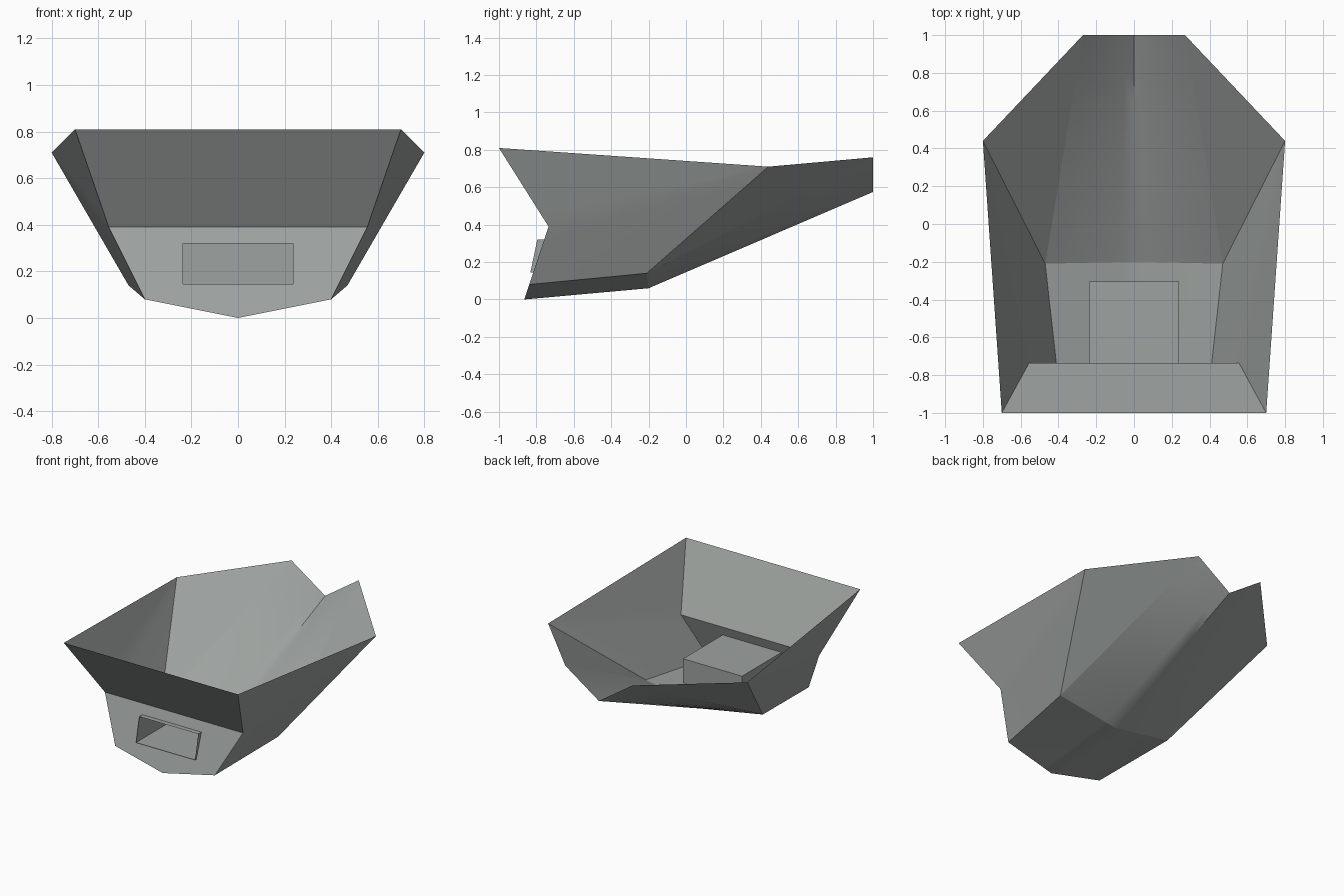
import bpy, bmesh, math
from mathutils import Vector

if "Cube" in bpy.data.objects:
    bpy.data.objects.remove(bpy.data.objects["Cube"], do_unlink=True)

grey = bpy.data.materials.new("grey_green_metal")
grey.use_nodes = True
colour = (0.34, 0.365, 0.352, 1)
grey.diffuse_color = colour
grey.node_tree.nodes["Principled BSDF"].inputs["Base Color"].default_value = colour


def patch(bm, a, b, c, d, n=1):
    """Bilinear grid of faces between four corners."""
    a, b, c, d = map(Vector, (a, b, c, d))
    grid = [[bm.verts.new(a.lerp(b, i / n).lerp(d.lerp(c, i / n), j / n))
             for j in range(n + 1)] for i in range(n + 1)]
    for i in range(n):
        for j in range(n):
            bm.faces.new((grid[i][j], grid[i + 1][j],
                          grid[i + 1][j + 1], grid[i][j + 1]))


def mirrored(bm, corners, n=1):
    """Patch on the left side and its reflection on the right."""
    patch(bm, *corners, n)
    a, b, c, d = [(-x, y, z) for x, y, z in corners]
    patch(bm, a, d, c, b, n)


def finish(name, bm):
    bmesh.ops.remove_doubles(bm, verts=bm.verts, dist=0.0005)
    bmesh.ops.dissolve_degenerate(bm, edges=bm.edges, dist=0.0005)
    mesh = bpy.data.meshes.new(name)
    bm.to_mesh(mesh)
    bm.free()
    mesh.materials.append(grey)
    ob = bpy.data.objects.new(name, mesh)
    bpy.context.collection.objects.link(ob)
    bpy.ops.object.select_all(action='DESELECT')
    ob.select_set(True)
    bpy.context.view_layer.objects.active = ob
    bpy.ops.object.shade_smooth_by_angle(angle=math.radians(47))
    return ob


# Hull corner points on the left side
keel = [(0, -0.865, 0), (0, -0.2, 0.06), (0, 1, 0.575)]
chine = [(0.4, -0.838, 0.08), (0.47, -0.21, 0.14), (0.27, 1, 0.76)]
knuckle = (0.555, -0.735, 0.39)
rim_front = (0.7, -1, 0.81)
rim_side = (0.8, 0.44, 0.71)

# Open shell: bottom, sides and rear flare
bm = bmesh.new()
for i in range(2):
    mirrored(bm, (keel[i], chine[i], chine[i + 1], keel[i + 1])[::-1][::-1], 6)
mirrored(bm, (chine[0], knuckle, rim_side, chine[1]), 6)
mirrored(bm, (chine[1], rim_side, rim_side, chine[2]), 6)
mirrored(bm, (knuckle, rim_front, rim_side, rim_side), 6)
bmesh.ops.recalc_face_normals(bm, faces=bm.faces)
finish("hull_shell", bm)

# Slot dimensions
slot_x, slot_low, slot_high, slot_back = 0.237, 0.145, 0.32, -0.305


def plate_y(z):
    return -0.865 + z / 3


# Front plate around the slot, and the overhanging upper plate
bm = bmesh.new()
low = (slot_x, plate_y(slot_low), slot_low)
high = (slot_x, plate_y(slot_high), slot_high)
mid_low = (0, low[1], slot_low)
mid_high = (0, high[1], slot_high)
mid_top = (0, knuckle[1], knuckle[2])
mirrored(bm, (keel[0], chine[0], low, mid_low))
mirrored(bm, (chine[0], knuckle, high, low))
mirrored(bm, (mid_high, high, knuckle, mid_top))
mirrored(bm, (mid_top, knuckle, rim_front, (0, rim_front[1], rim_front[2])))
finish("front_plate", bm)

# Slot box, open at the front and closed at the rear
bm = bmesh.new()
lip = [(slot_x, -0.832, slot_low), (slot_x, -0.795, slot_high),
       (-slot_x, -0.795, slot_high), (-slot_x, -0.832, slot_low)]
rear = [(x, slot_back, z) for x, y, z in lip]
for i in range(4):
    j = (i + 1) % 4
    patch(bm, lip[i], rear[i], rear[j], lip[j])
patch(bm, *rear)
bmesh.ops.remove_doubles(bm, verts=bm.verts, dist=0.0005)
bmesh.ops.recalc_face_normals(bm, faces=bm.faces)
finish("slot_box", bm)
